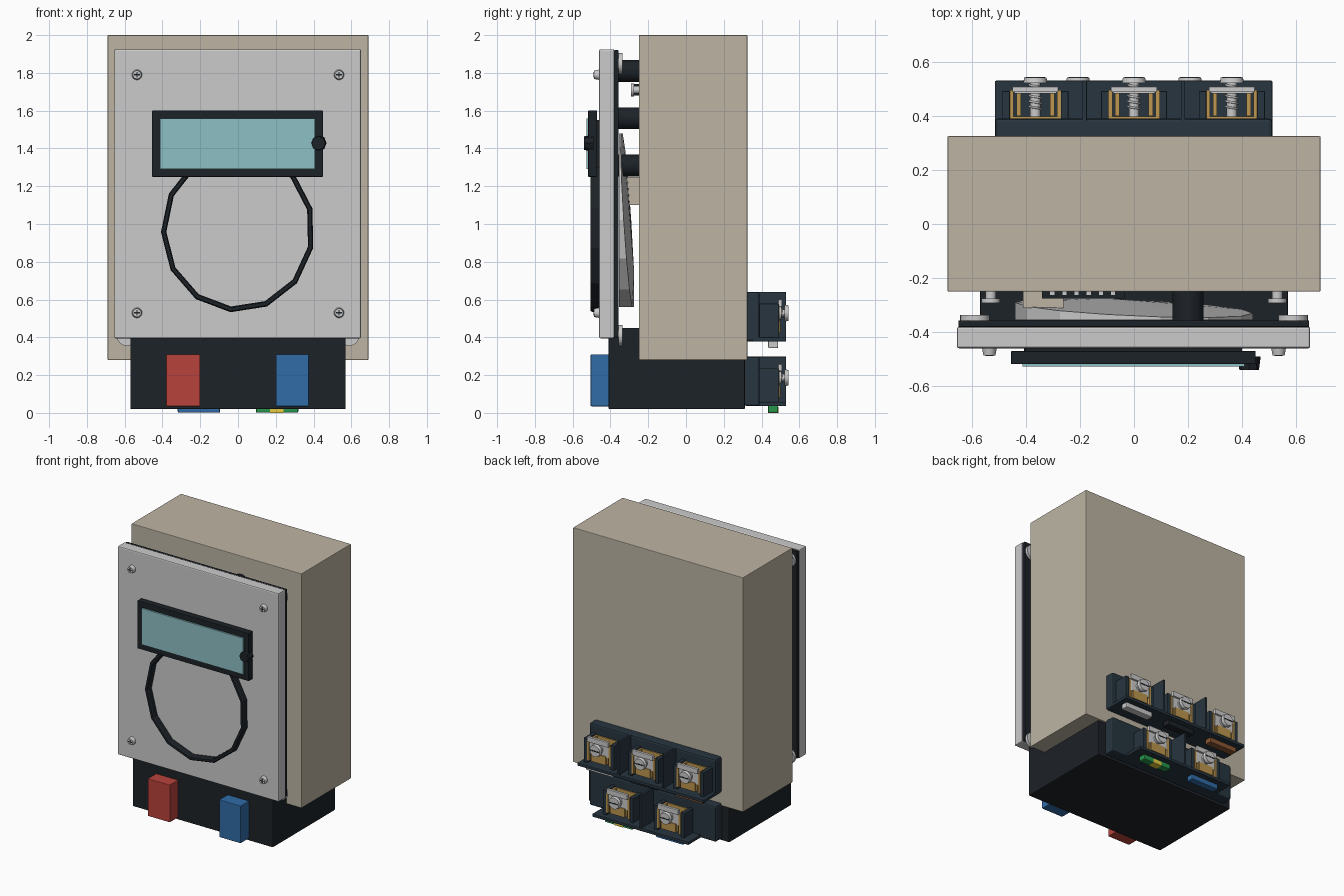
import bpy, bmesh
from math import pi, sin, cos
from mathutils import Matrix

if "Cube" in bpy.data.objects:
    bpy.data.objects.remove(bpy.data.objects["Cube"])


def mat(name, r, g, b):
    m = bpy.data.materials.new(name)
    m.diffuse_color = (r, g, b, 1)
    m.use_nodes = True
    m.node_tree.nodes["Principled BSDF"].inputs["Base Color"].default_value = m.diffuse_color
    return m


BEIGE = mat("beige", .51, .46, .37)
PANEL = mat("light_grey", .60, .60, .58)
BLACK = mat("black", .012, .016, .021)
NAVY = mat("dark_blue_grey", .02, .035, .05)
STEEL = mat("steel", .55, .55, .54)
BRASS = mat("brass", .52, .31, .08)
RED = mat("red", .48, .055, .045)
BLUE = mat("blue", .03, .15, .39)
SCREEN = mat("screen", .27, .53, .56)
GREEN = mat("green", .02, .30, .07)
YELLOW = mat("yellow", .8, .6, .05)
BROWN = mat("brown", .25, .09, .03)


def finish(name, bm, m, bevel=0, smooth=False):
    bmesh.ops.recalc_face_normals(bm, faces=bm.faces)
    me = bpy.data.meshes.new(name)
    bm.to_mesh(me)
    bm.free()
    me.materials.append(m)
    ob = bpy.data.objects.new(name, me)
    bpy.context.collection.objects.link(ob)
    if bevel:
        b = ob.modifiers.new("bevel", 'BEVEL')
        b.width, b.segments = bevel, 2
    if smooth:
        bpy.context.view_layer.objects.active = ob
        bpy.ops.object.select_all(action='DESELECT')
        ob.select_set(True)
        bpy.ops.object.shade_smooth_by_angle()
    return ob


def box(name, x0, x1, y0, y1, z0, z1, m, bevel=0):
    bm = bmesh.new()
    bmesh.ops.create_cube(bm, size=1)
    for v in bm.verts:
        v.co = ((x0 + x1) / 2 + v.co.x * (x1 - x0), (y0 + y1) / 2 + v.co.y * (y1 - y0),
                (z0 + z1) / 2 + v.co.z * (z1 - z0))
    return finish(name, bm, m, bevel)


def rod(name, x, z, r, y0, y1, m, seg=24, r2=None, bevel=0):
    """Cylinder lying along y; r is the front radius, r2 the back one."""
    bm = bmesh.new()
    bmesh.ops.create_cone(bm, cap_ends=True, segments=seg, radius1=r, radius2=r if r2 is None else r2,
                          depth=y1 - y0,
                          matrix=Matrix.Translation((x, (y0 + y1) / 2, z)) @ Matrix.Rotation(-pi / 2, 4, 'X'))
    return finish(name, bm, m, bevel, seg > 12)


def frame(name, x0, x1, y0, y1, z0, z1, t, m):
    """Rectangular frame in the xz plane with border width t."""
    bm = bmesh.new()
    loops = []
    for y, d in ((y0, 0), (y0, t), (y1, t), (y1, 0)):
        loops.append([bm.verts.new(p) for p in ((x0 + d, y, z0 + d), (x1 - d, y, z0 + d),
                                                (x1 - d, y, z1 - d), (x0 + d, y, z1 - d))])
    for i in range(4):
        a, b = loops[i], loops[(i + 1) % 4]
        for k in range(4):
            bm.faces.new((a[k], a[(k + 1) % 4], b[(k + 1) % 4], b[k]))
    return finish(name, bm, m, .003)


# Housing and base
box("housing", -.69, .69, -.25, .325, .28, 2, BEIGE, .004)
box("base", -.57, .57, -.41, .312, .02, .45, BLACK, .006)
box("red_tab", -.38, -.2, -.505, -.40, .035, .31, RED, .004)
box("blue_tab", .2, .375, -.505, -.40, .035, .31, BLUE, .004)

# Front panel with gasket
box("front_panel", -.655, .652, -.46, -.38, .395, 1.925, PANEL, .008)
box("gasket", -.65, .648, -.381, -.357, .40, 1.92, BLACK, .003)
for x in (-.535, .535):
    for z in (.53, 1.79):
        rod("panel_screw", x, z, .022, -.487, -.455, STEEL, r2=.028)
        box("screw_cross", x - .015, x + .015, -.4885, -.48, z - .003, z + .003, BLACK)
        box("screw_cross", x - .003, x + .003, -.4885, -.48, z - .015, z + .015, BLACK)
    s = 1 if x > 0 else -1
    for z in (.41, 1.85):
        rod("corner_washer", s * .588, z, .055, -.358, -.336, STEEL)
    for z in (.41, 1.71):
        rod("rear_screw", s * .53, z, .035, -.292, -.275, STEEL)
        rod("rear_screw_shank", s * .53, z, .02, -.28, -.245, STEEL)

# Parts in the gap behind the panel
for z in (1.81, 1.56, 1.31):
    rod("standoff", .2, z, .058, -.36, -.245, BLACK)
box("connector_block", -.41, -.26, -.31, -.25, 1.1, 1.25, BEIGE)
box("pin_strip", -.34, -.035, -.275, -.25, 1.68, 1.74, BLACK)
for i in range(6):
    box("pin", -.31 + i * .045, -.295 + i * .045, -.262, -.25, 1.70, 1.742, STEEL)
bm = bmesh.new()  # tilted wedge disc
front, back = [], []
for i in range(14):
    u, w = cos(2 * pi * i / 14), sin(2 * pi * i / 14)
    front.append(bm.verts.new((.44 * u, -.356, 1.02 + .47 * w)))
    back.append(bm.verts.new((.44 * u, -.31 - .02 * u - .03 * w, 1.02 + .47 * w)))
bm.faces.new(front)
tip = bm.verts.new((-.1, -.275, .75))
for i in range(14):
    j = (i + 1) % 14
    bm.faces.new((front[i], front[j], back[j], back[i]))
    bm.faces.new((back[i], back[j], tip))
finish("wedge_disc", bm, PANEL)

# Faceted ring on the panel
bm = bmesh.new()
rings = []
for r, y in ((1, -.46), (1, -.495), (.985, -.505), (.945, -.505), (.93, -.495), (.93, -.46)):
    rings.append([bm.verts.new((.408 * r * sin(2 * pi * (i + .7) / 13), y,
                                .968 + .437 * r * cos(2 * pi * (i + .7) / 13))) for i in range(13)])
for a, b in zip(rings, rings[1:] + rings[:1]):
    for i in range(13):
        j = (i + 1) % 13
        bm.faces.new((a[i], a[j], b[j], b[i]))
finish("faceted_ring", bm, BLACK)

# Display
box("display_back", -.45, .445, -.508, -.474, 1.255, 1.595, BLACK)
frame("display_bezel", -.455, .45, -.518, -.470, 1.25, 1.6, .042, BLACK)
box("display_screen", -.413, .408, -.527, -.50, 1.292, 1.558, SCREEN)
box("display_foot", -.4, .4, -.48, -.455, 1.3, 1.55, BLACK)
rod("display_knob", .426, 1.428, .036, -.541, -.49, BLACK, 8, .043)


# Terminal blocks on the back
def terminal(x, z, label):
    """One screw terminal: x centre, z of the shelf bottom."""
    for s in (-1, 1):
        box("cup_wall", x + s * .108 - .014, x + s * .108 + .014, .385, .492, z + .02, z + .20, NAVY, .003)
        box("brass_side", x + s * .087 - .007, x + s * .087 + .007, .385, .495, z + .04, z + .19, BRASS)
        box("clamp_leg", x + s * .062 - .008, x + s * .062 + .008, .40, .49, z + .05, z + .17, BRASS)
    box("brass_back", x - .09, x + .09, .385, .397, z + .04, z + .19, BRASS)
    box("clamp_plate", x - .078, x + .078, .482, .494, z + .10, z + .205, STEEL, .002)
    box("clamp_lip", x - .085, x + .085, .488, .508, z + .185, z + .222, STEEL, .002)
    box("clamp_front", x - .06, x + .06, .482, .50, z + .045, z + .11, BRASS, .002)
    rod("screw_shank", x, z + .15, .019, .39, .53, STEEL, 16)
    rod("screw_collar", x, z + .15, .034, .494, .506, STEEL)
    rod("screw_head", x, z + .15, .045, .521, .542, STEEL, r2=.041)
    box("screw_slot", x - .036, x + .036, .53, .5435, z + .146, z + .154, BLACK)
    # thread helix
    cu = bpy.data.curves.new("thread", 'CURVE')
    cu.dimensions, cu.bevel_depth, cu.bevel_resolution = '3D', .004, 1
    sp = cu.splines.new('POLY')
    sp.points.add(60)
    for i, p in enumerate(sp.points):
        a = 2 * pi * i / 12
        p.co = (x + .022 * cos(a), .425 + .1 * i / 60, z + .15 + .022 * sin(a), 1)
    cu.materials.append(STEEL)
    bpy.context.collection.objects.link(bpy.data.objects.new("thread", cu))
    box("label", x - .112, x + .112, .435, .488, z - .035, z + .005, label, .006)


def row(x0, x1, z, cells, labels):
    box("terminal_plate", -.515, .512, .31, .39, z, z + .262, NAVY, .012)
    box("terminal_shelf", x0, x1, .35, .53, z, z + .022, NAVY, .004)
    for i, (x, m) in enumerate(zip(cells, labels)):
        terminal(x, z, m)
        if i:
            d = (x + cells[i - 1]) / 2
            box("divider", d - .008, d + .008, .365, .53, z, z + .262, NAVY, .003)


row(-.515, .512, .378, (-.365, 0, .362), (BROWN, BLACK, STEEL))
row(-.39, .39, .036, (-.207, .207), (BLUE, GREEN))
box("label_stripe", .17, .24, .434, .489, 0, .03, YELLOW)
